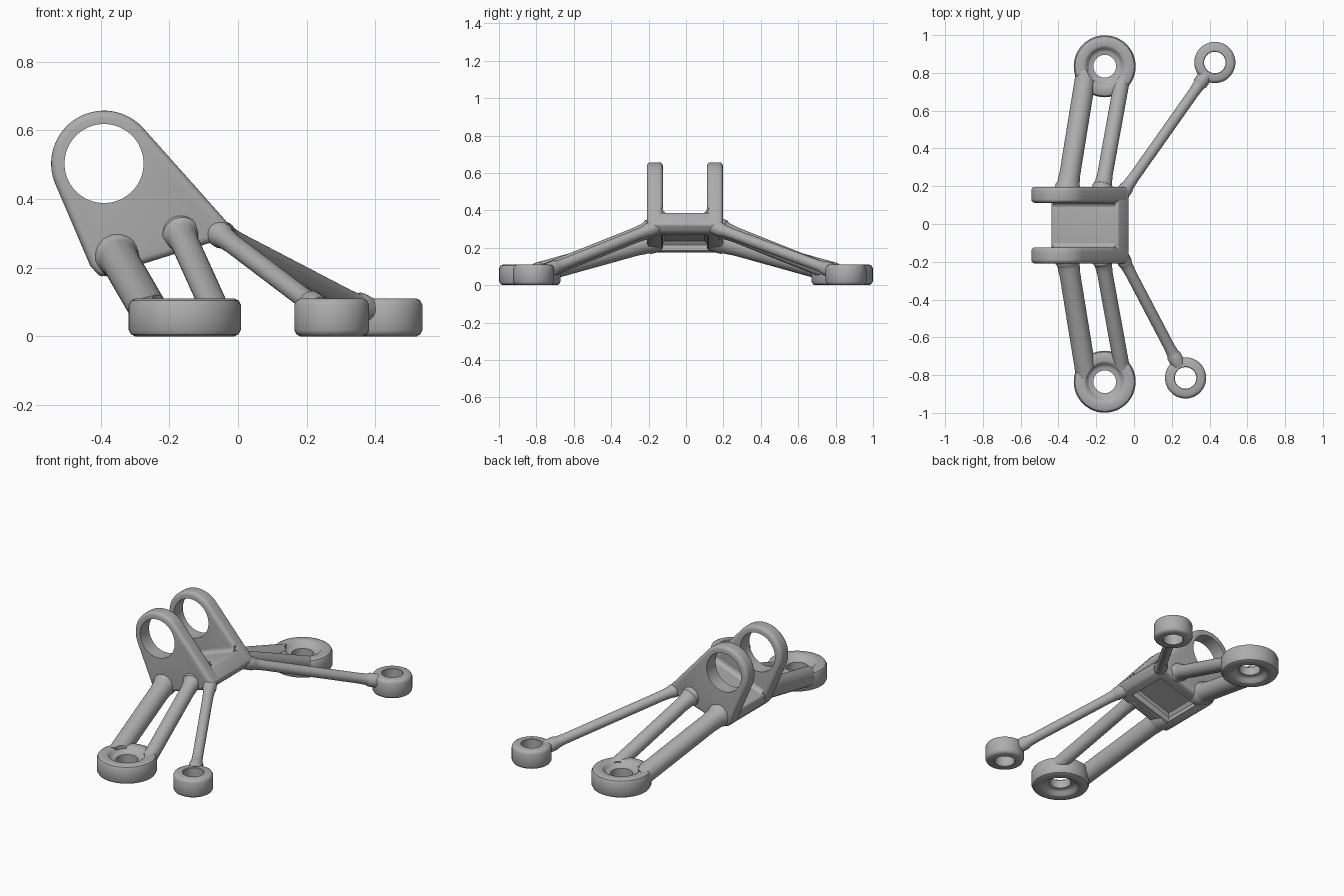
import bpy, bmesh, math
from mathutils import Vector

cube = bpy.data.objects.get("Cube")
if cube:
    bpy.data.objects.remove(cube, do_unlink=True)

# Single cast metal colour
metal = bpy.data.materials.new("grey metal")
metal.use_nodes = True
GREY = (0.42, 0.42, 0.42, 1)
metal.diffuse_color = GREY
metal.node_tree.nodes["Principled BSDF"].inputs["Base Color"].default_value = GREY


def activate(obj):
    bpy.ops.object.select_all(action="DESELECT")
    obj.select_set(True)
    bpy.context.view_layer.objects.active = obj


def apply_modifier(obj, kind, **settings):
    mod = obj.modifiers.new(kind.title(), kind)
    for key, value in settings.items():
        setattr(mod, key, value)
    activate(obj)
    bpy.ops.object.modifier_apply(modifier=mod.name)


def loft(name, loops, closed=False):
    """Skin a row of equal loops; cap the ends unless the row closes on itself."""
    bm = bmesh.new()
    rows = [[bm.verts.new(p) for p in loop] for loop in loops]
    n = len(rows[0])
    pairs = list(zip(rows, rows[1:])) + ([(rows[-1], rows[0])] if closed else [])
    for a, b in pairs:
        for i in range(n):
            j = (i + 1) % n
            bm.faces.new((a[i], a[j], b[j], b[i]))
    if not closed:
        bm.faces.new(rows[0])
        bm.faces.new(rows[-1])
    bmesh.ops.recalc_face_normals(bm, faces=bm.faces)
    mesh = bpy.data.meshes.new(name)
    bm.to_mesh(mesh)
    bm.free()
    mesh.materials.append(metal)
    obj = bpy.data.objects.new(name, mesh)
    bpy.context.collection.objects.link(obj)
    return obj


def prism(name, profile, y0, y1):
    return loft(name, [[(x, y, z) for x, z in profile] for y in (y0, y1)])


def bevel(obj, width, segments=4):
    apply_modifier(obj, "BEVEL", width=width, segments=segments,
                   limit_method="ANGLE", angle_limit=math.radians(35))


def cut(obj, cutter):
    cutter.hide_render = True
    apply_modifier(obj, "BOOLEAN", operation="DIFFERENCE", solver="EXACT", object=cutter)


def smooth(obj):
    activate(obj)
    bpy.ops.object.shade_smooth_by_angle(angle=math.radians(35))


def circle(centre, radius, u, v, n=48):
    steps = [2 * math.pi * i / n for i in range(n)]
    return [centre + radius * (math.cos(t) * u + math.sin(t) * v) for t in steps]


X, Y, Z = Vector((1, 0, 0)), Vector((0, 1, 0)), Vector((0, 0, 1))


def ring(name, x, y, profile):
    """Turn a closed (radius, z) profile about a vertical axis."""
    smooth(loft(name, [circle(Vector((x, y, z)), r, X, Y) for r, z in profile], True))


def strut(name, start, end, radius, flare, cutters=()):
    """Round bar that flares into the body at its start."""
    a, b = Vector(start), Vector(end)
    axis = (b - a).normalized()
    u = axis.cross(Z).normalized()
    v = u.cross(axis)
    grow = [(0, flare), (0.055, flare), (0.062, 1 + (flare - 1) * 0.6),
            (0.075, 1 + (flare - 1) * 0.3), (0.095, 1.06), (0.125, 1), ((b - a).length, 1)]
    obj = loft(name, [circle(a + axis * d, radius * k, u, v, 32) for d, k in grow])
    for c in cutters:
        cut(obj, c)
    smooth(obj)


# Body measurements
MID = -0.006
OUT, INNER = 0.203, 0.118
EYE, EYE_R, HOLE_R = Vector((-0.39, 0, 0.503)), 0.154, 0.115
foot = [(-0.43, 0.205), (-0.4, 0.172), (-0.05, 0.282), (-0.025, 0.325)]

# Lugs with a large eye
arc = [math.radians(41 + 162 * i / 32) for i in range(33)]
lug_profile = [(EYE.x + EYE_R * math.cos(t), EYE.z + EYE_R * math.sin(t)) for t in arc] + foot
eye_cutter = loft("eye_cutter", [circle(EYE + Y * y, HOLE_R, X, Z, 64) for y in (-0.5, 0.5)])
for side, s in (("left", 1), ("right", -1)):
    lug = prism("lug_" + ("back" if s > 0 else "front"), lug_profile,
                MID + s * INNER, MID + s * OUT)
    bevel(lug, 0.02)
    cut(lug, eye_cutter)
    smooth(lug)

# Sloping base between the lugs, hollowed from below
base = prism("base", foot + [(-0.085, 0.39), (-0.44, 0.262)], MID - 0.19, MID + 0.19)
bevel(base, 0.012)
slope = Vector((0.35, 0, 0.11)).normalized()
normal = Vector((-slope.z, 0, slope.x))
under = Vector((-0.225, MID, 0.227))
pocket = loft("pocket_cutter", [
    [under + normal * h + slope * (sx * (0.14 - t)) + Y * (sy * (0.13 - t))
     for sx, sy in ((-1, -1), (1, -1), (1, 1), (-1, 1))]
    for h, t in ((-0.1, 0), (0.03, 0.006), (0.047, 0.025))])
cut(base, pocket)
smooth(base)

# Fillets where the floor meets each lug
FR = 0.028
bend = [math.radians(180 + 90 * i / 8) for i in range(9)]
section = [(-0.01, -0.01), (-0.01, FR)] + [
    (FR + FR * math.cos(t), FR + FR * math.sin(t)) for t in bend] + [(FR, -0.01)]
for side, s in (("back", 1), ("front", -1)):
    smooth(loft("floor_fillet_" + side, [
        [(x, MID + s * (INNER - d), z + h) for d, h in section]
        for x, z in ((-0.43, 0.265), (-0.1, 0.384))]))

# Large feet: bored rings with a recess on both faces
PAD_X, PAD_Y = -0.155, 0.835
H = 0.11
big = [(0.145, 0), (0.157, 0.006), (0.164, 0.02), (0.164, 0.09), (0.157, 0.104), (0.145, H),
       (0.108, H), (0.1, 0.106), (0.09, 0.088), (0.08, 0.082), (0.06, 0.08),
       (0.06, 0.03), (0.08, 0.028), (0.09, 0.022), (0.1, 0.004), (0.108, 0)]
small = [(0.092, 0), (0.103, 0.006), (0.109, 0.018), (0.109, 0.092), (0.103, 0.104),
         (0.092, H), (0.06, H), (0.057, 0.107), (0.057, 0.003), (0.06, 0)]
for side, s in (("back", 1), ("front", -1)):
    y = s * PAD_Y
    ring("large_foot_" + side, PAD_X, y, big)
    bore = loft("bore_cutter_" + side,
                [circle(Vector((PAD_X, y, z)), 0.096, X, Y) for z in (-0.2, 0.4)])
    strut("wide_strut_" + side, (-0.358, s * 0.15, 0.245), (-0.253, s * 0.8, 0.064),
          0.055, 1.2, [bore])
    strut("inner_strut_" + side, (-0.174, s * 0.15, 0.315), (-0.062, s * 0.77, 0.068),
          0.041, 1.35, [bore])
    bpy.data.objects.remove(bore, do_unlink=True)

# Small feet on thin struts, placed unevenly front and back
for side, s, x, y in (("back", 1, 0.428, 0.855), ("front", -1, 0.273, -0.815)):
    ring("small_foot_" + side, x, y, small)
    start = Vector((-0.07, MID + s * 0.155, 0.31))
    centre = Vector((x, y, 0.05))
    end = centre - (centre - start).normalized() * 0.085
    strut("thin_strut_" + side, start, end, 0.029, 1.3)
    # Flared joint at the small foot
    back = start - end
    back.normalize()
    strut("thin_joint_" + side, end, end + back * 0.14, 0.0285, 1.35)

for cutter in (eye_cutter, pocket):
    bpy.data.objects.remove(cutter, do_unlink=True)
